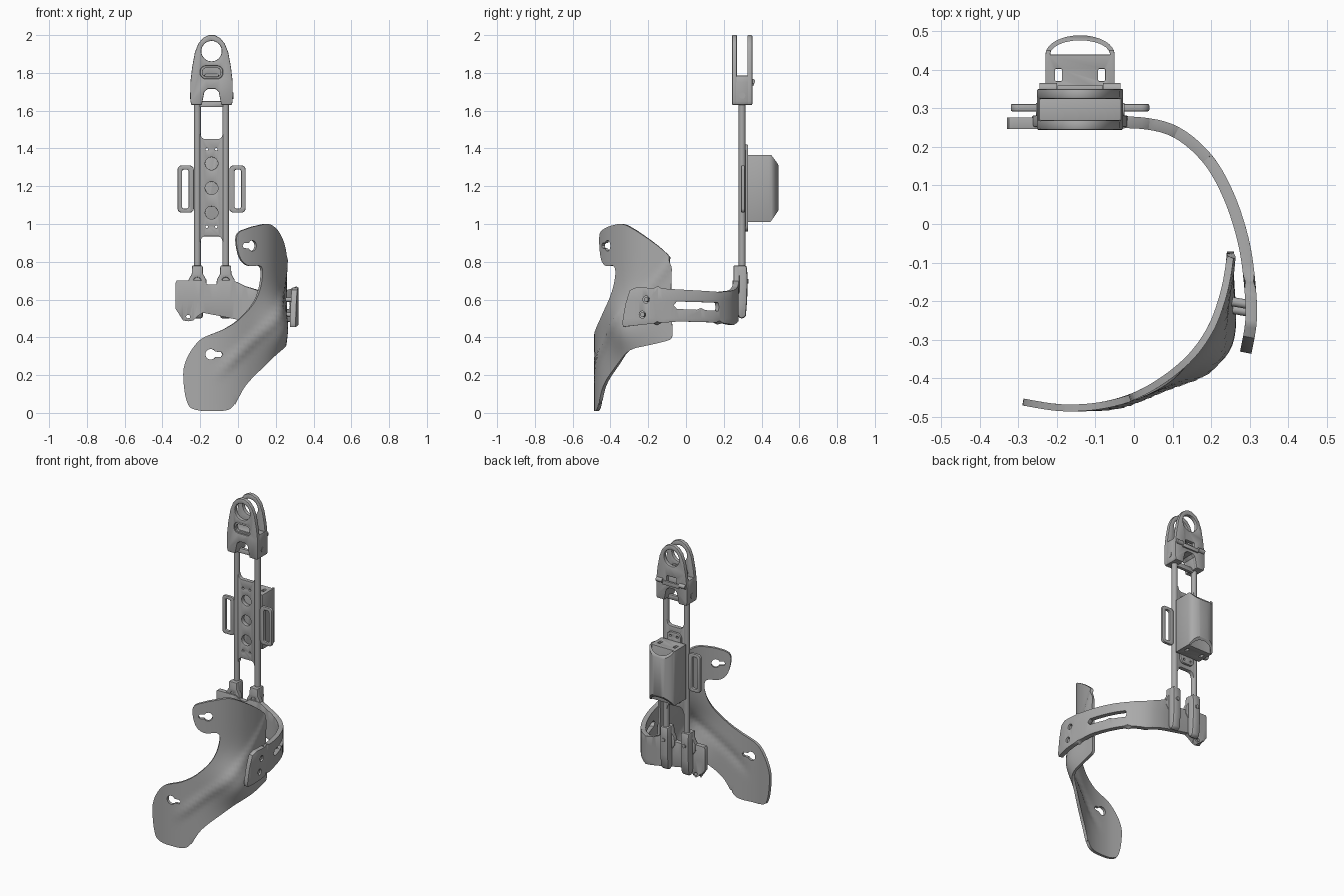
import bpy, bmesh, math
from mathutils import Vector

if "Cube" in bpy.data.objects:
    bpy.data.objects.remove(bpy.data.objects["Cube"], do_unlink=True)

grey = bpy.data.materials.new("warm_grey")
grey.use_nodes = True
grey.diffuse_color = (0.4, 0.4, 0.4, 1)
grey.node_tree.nodes["Principled BSDF"].inputs["Base Color"].default_value = grey.diffuse_color
CX = -0.14   # centre line of the upright
ROD = 0.075  # rod distance from the centre line


def spline(pts, t, closed=False):
    n = len(pts)
    i = math.floor(t) if closed else max(0, min(n - 2, math.floor(t)))
    f = t - i
    pick = (lambda k: Vector(pts[k % n])) if closed else (lambda k: Vector(pts[max(0, min(n - 1, k))]))
    a, b, c, d = (pick(i + k) for k in (-1, 0, 1, 2))
    return b + (c - a) * f / 2 + (2 * a - 5 * b + 4 * c - d) * f ** 2 / 2 + (3 * b - a - 3 * c + d) * f ** 3 / 2


def smooth_loop(pts, cuts=5):
    return [spline(pts, k / cuts, True) for k in range(len(pts) * cuts)]


def mirrored(half):
    return half + [(-u, v) for u, v in reversed(half)]


def ellipse(u, v, ru, rv, n=24):
    return [(u + ru * math.cos(k * math.tau / n), v + rv * math.sin(k * math.tau / n)) for k in range(n)]


def rounded(u, v, hu, hv, r, n=5):
    pts = []
    for q, (sx, sy) in enumerate(((1, 1), (-1, 1), (-1, -1), (1, -1))):
        for k in range(n + 1):
            a = (q + k / n) * math.pi / 2
            pts.append((u + sx * (hu - r) + r * math.cos(a), v + sy * (hv - r) + r * math.sin(a)))
    return pts


def keyhole(u, v, side, stretch):
    pts = [(0.028 * math.cos(math.radians(a)), 0.028 * math.sin(math.radians(a))) for a in range(30, 331, 20)]
    pts += [(0.055, -0.013), (0.064, 0), (0.055, 0.013)]
    return [(u + side * x * stretch, v + z) for x, z in pts]


def finish(ob):
    """Bake modifiers, set the colour and smooth the shading."""
    bpy.ops.object.select_all(action='DESELECT')
    ob.select_set(True)
    bpy.context.view_layer.objects.active = ob
    bpy.ops.object.convert(target='MESH')
    ob.data.materials.clear()
    ob.data.materials.append(grey)
    bpy.ops.object.shade_smooth_by_angle(angle=math.radians(35))
    return ob


def sheet(name, outline, place, thick, holes=(), grid=None, bevel=0.005):
    """Outline with holes, placed on a plane or a curved surface, then thickened."""
    bm = bmesh.new()
    for loop in (outline, *holes):
        vs = [bm.verts.new((p[0], p[1], 0)) for p in loop]
        for a, b in zip(vs, vs[1:] + vs[:1]):
            bm.edges.new((a, b))
    bmesh.ops.triangle_fill(bm, use_beauty=True, edges=bm.edges[:], normal=(0, 0, 1))
    bmesh.ops.dissolve_limit(bm, angle_limit=0.01, verts=bm.verts[:], edges=bm.edges[:])
    if grid:
        for axis, step in enumerate(grid):
            top = max(v.co[axis] for v in bm.verts)
            no = Vector((axis == 0, axis == 1, 0))
            for k in range(1, math.ceil(top / step)):
                bmesh.ops.bisect_plane(bm, geom=bm.verts[:] + bm.edges[:] + bm.faces[:],
                                       plane_co=no * k * step, plane_no=no)
    for v in bm.verts:
        v.co = place(v.co.x, v.co.y)
    bmesh.ops.recalc_face_normals(bm, faces=bm.faces[:])
    me = bpy.data.meshes.new(name)
    bm.to_mesh(me)
    bm.free()
    ob = bpy.data.objects.new(name, me)
    bpy.context.collection.objects.link(ob)
    mod = ob.modifiers.new("thickness", 'SOLIDIFY')
    mod.thickness, mod.offset = thick, 0
    if bevel:
        mod = ob.modifiers.new("edges", 'BEVEL')
        mod.width, mod.segments, mod.angle_limit = bevel, 2, math.radians(40)
    return finish(ob)


def front(y, cx=CX):
    return lambda u, v: Vector((cx + u, y, v))


def sideways(x):
    return lambda u, v: Vector((x, u, v))


def rod(name, a, b, r, sides=24):
    a, b = Vector(a), Vector(b)
    bpy.ops.mesh.primitive_cylinder_add(vertices=sides, radius=r, depth=(b - a).length, location=(a + b) / 2,
                                        rotation=(b - a).to_track_quat('Z', 'Y').to_euler())
    ob = bpy.context.object
    ob.name = name
    return finish(ob)


# Forked head: two cheeks joined by a lower block
notch = [(0.038, 1.70), (0.045, 1.665), (0.052, 1.63), (0.107, 1.63), (0.112, 1.65)]
cheek = mirrored([(0.02, 1.715)] + notch + [(0.112, 1.75), (0.103, 1.83), (0.088, 1.91),
                                           (0.07, 1.955), (0.045, 1.985), (0.016, 2.0)])
eye = ellipse(0, 1.915, 0.054, 0.054, 32)
window = rounded(0, 1.803, 0.06, 0.034, 0.03)
sheet("head_front_cheek", cheek, front(0.257), 0.026, [eye, window])
sheet("head_back_cheek", cheek, front(0.338), 0.026, [eye, rounded(0, 1.77, 0.035, 0.022, 0.006)])
sheet("head_block", mirrored([(0.02, 1.715)] + notch + [(0.112, 1.75), (0.107, 1.785)]), front(0.297), 0.07)
sheet("window_rim", rounded(0, 1.803, 0.06, 0.034, 0.03), front(0.259), 0.018,
      [rounded(0, 1.803, 0.048, 0.023, 0.02)], bevel=0.003)
sheet("head_latch", rounded(0, 1.745, 0.06, 0.013, 0.005), front(0.352), 0.016, bevel=0.003)
for s in (-1, 1):
    rod("head_pin", (CX + s * 0.06, 0.297, 1.68), (CX + s * 0.115, 0.297, 1.68), 0.017)
    rod("head_lug", (CX + s * 0.06, 0.352, 1.755), (CX + s * 0.105, 0.352, 1.755), 0.014)

# Upright: rods, perforated plate and strap loops
for s in (-1, 1):
    rod("upright_rod", (CX + s * ROD, 0.297, 0.6), (CX + s * ROD, 0.297, 1.66), 0.018)
    sheet("strap_loop", rounded(s * 0.137, 1.185, 0.043, 0.125, 0.022), front(0.302), 0.02,
          [rounded(s * 0.139, 1.185, 0.017, 0.103, 0.01)])
bay = mirrored([(0.04, 1.45), (0.053, 1.458), (0.06, 1.48), (0.075, 1.48), (0.075, 0.90),
                (0.06, 0.90), (0.053, 0.925), (0.04, 0.935)][::-1])
ports = [ellipse(0, z, 0.034, 0.034) for z in (1.06, 1.19, 1.32)]
pips = [ellipse(s * 0.025, z, 0.007, 0.007, 10) for s in (-1, 1) for z in (0.985, 1.395)]
sheet("upright_plate", bay, front(0.299), 0.026, ports + pips, bevel=0.003)
sheet("backing_plate", rounded(0, 1.19, 0.05, 0.23, 0.03), front(0.32), 0.016, pips, bevel=0.003)
sheet("crossbar", rounded(0, 1.635, 0.065, 0.016, 0.005), front(0.297), 0.022)

# Rear pack: bowed cover with a channel, trimmed to its side profile
bow = [(0.078 * math.cos(a), 0.44 + 0.037 * math.sin(a)) for a in (k * math.pi / 12 for k in range(13))]
cover = [(0.09 * math.cos(a), 0.44 + 0.05 * math.sin(a)) for a in (k * math.pi / 16 for k in range(17))]
pack = sheet("rear_pack", [(0.09, 0.325)] + cover + [(-0.09, 0.325)],
             lambda u, v: Vector((CX + u, v, 1.188)), 0.356,
             [bow] + [rounded(s * 0.056, 0.387, 0.009, 0.016, 0.004) for s in (-1, 1)])
trim = sheet("pack_trim", [(0.3, 1.0), (0.44, 1.0), (0.485, 1.065), (0.5, 1.09), (0.5, 1.29),
                           (0.485, 1.32), (0.44, 1.38), (0.3, 1.38)], sideways(CX), 0.3, bevel=0)
trim.hide_render = True
mod = pack.modifiers.new("trim", 'BOOLEAN')
mod.operation, mod.object, mod.solver = 'INTERSECT', trim, 'EXACT'
finish(pack)
bpy.data.objects.remove(trim, do_unlink=True)

# Lower clamps around the rod ends
clamp = [(0.272, 0.78), (0.322, 0.78), (0.326, 0.72), (0.324, 0.6), (0.317, 0.515), (0.305, 0.5),
         (0.282, 0.5), (0.262, 0.55), (0.258, 0.7), (0.262, 0.74)]
flare = mirrored([(0.028, 0.78), (0.03, 0.735), (0.047, 0.705), (0.05, 0.66), (0.03, 0.63)])
for s in (-1, 1):
    x = CX + s * ROD
    sheet("rod_clamp", clamp, sideways(x), 0.058, bevel=0.012)
    sheet("clamp_flare", flare, front(0.267, x), 0.03, [ellipse(0, 0.697, 0.02, 0.02)])
    rod("clamp_bolt", (x, 0.256, 0.697), (x, 0.332, 0.697), 0.013, 6)

# Curved side arm running forward from the base plate
arm_path = [(-0.33, 0.262), (-0.21, 0.262), (-0.09, 0.262), (0.02, 0.262), (0.11, 0.238), (0.19, 0.17),
            (0.245, 0.075), (0.283, -0.04), (0.3, -0.15), (0.304, -0.25), (0.29, -0.335)]
arm = [(0.08, 0.7), (1.2, 0.7), (1.4, 0.68), (1.75, 0.68), (2, 0.7), (2.6, 0.7), (3.2, 0.67), (4, 0.648),
       (5, 0.64), (6, 0.645), (7, 0.655), (8, 0.66), (9.1, 0.665), (9.45, 0.65), (9.7, 0.58), (9.98, 0.475),
       (9.9, 0.455), (9, 0.462), (8, 0.475), (7, 0.484), (6, 0.485), (5, 0.478), (4, 0.465), (3, 0.49),
       (1.2, 0.53), (0.8, 0.5), (0.6, 0.485), (0.4, 0.5), (0, 0.55), (0, 0.69)]
slot = [(5.05, 0.56), (5.1, 0.583), (6, 0.587), (7.1, 0.59), (7.25, 0.57), (7.1, 0.55), (6, 0.545), (5.1, 0.54)]


def on_arm(u, v):
    p = spline(arm_path, u)
    return Vector((p.x, p.y, v))


sheet("side_arm", arm, on_arm, 0.03,
      [slot, ellipse(8.6, 0.6, 0.17, 0.019, 16), ellipse(8.8, 0.52, 0.17, 0.019, 16),
       ellipse(0.6, 0.51, 0.08, 0.01, 10)], grid=(0.2, 0.1), bevel=0.004)

# Moulded shell wrapping the front, bulged where the arm meets it
shell_path = [(-0.29, -0.462), (-0.19, -0.477), (-0.09, -0.472), (0, -0.447), (0.08, -0.402),
              (0.15, -0.342), (0.2, -0.27), (0.23, -0.19), (0.245, -0.12), (0.25, -0.07)]
shell = [(0.03, 0.2), (0.2, 0.27), (0.65, 0.355), (1.1, 0.4), (2.1, 0.44), (3.1, 0.5), (4.1, 0.6),
         (4.55, 0.7), (4.5, 0.775), (3.6, 0.78), (3.05, 0.83), (2.9, 0.94), (3.7, 0.98), (5, 1.0), (5.9, 0.975),
         (7, 0.915), (8.4, 0.84), (8.8, 0.79), (8.75, 0.6), (8.95, 0.43), (8.7, 0.39), (7.8, 0.375),
         (6, 0.335), (4.65, 0.245), (3.45, 0.145), (2.8, 0.05), (2.2, 0.012), (0.7, 0.016), (0.25, 0.07)]


def on_shell(u, v):
    p = spline(shell_path, u)
    bulge = 0.06 * math.exp(-((u - 5.8) / 1.5) ** 2 - ((v - 0.45) / 0.14) ** 2)
    crease = 0.012 * math.exp(-((v - 0.06 - 0.085 * u) / 0.03) ** 2) * min(1, max(0, u - 1.5))
    return Vector((p.x + bulge * 0.8 + crease * 0.5, p.y - bulge * 0.7 - crease * 0.8, v))


sheet("moulded_shell", smooth_loop(shell), on_shell, 0.018,
      [keyhole(3.88, 0.885, -1, 10), keyhole(1.45, 0.31, 1, 10)], grid=(0.2, 0.025), bevel=0)

# Screws fixing the arm to the shell
for u, z in ((8.6, 0.6), (8.8, 0.52)):
    p = on_arm(u, z)
    rod("arm_screw", p + Vector((-0.05, 0.01, 0)), p + Vector((0.008, 0, 0)), 0.012, 12)
